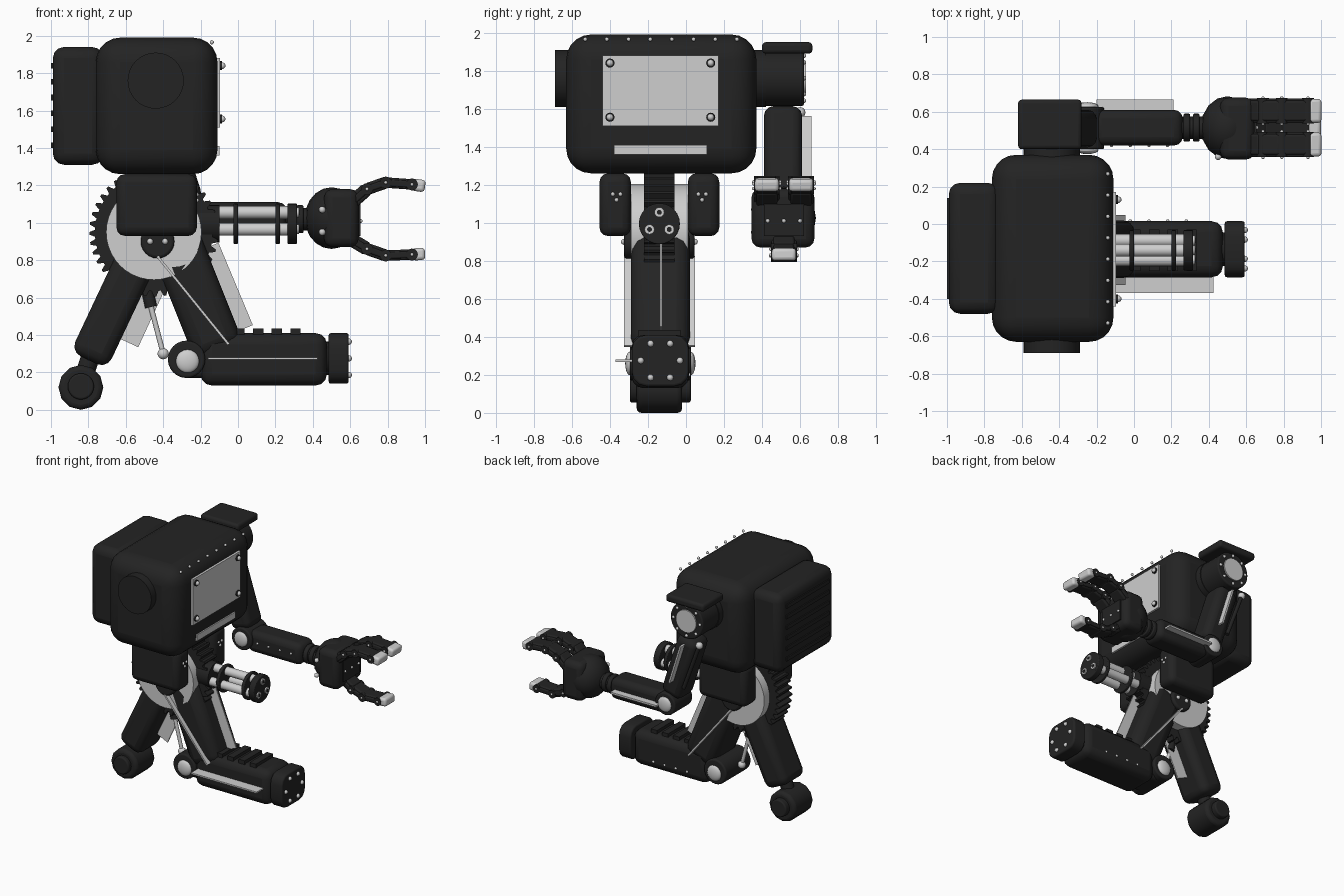
import bpy, bmesh, math
from mathutils import Vector

cube = bpy.data.objects.get("Cube")
if cube:
    bpy.data.objects.remove(cube, do_unlink=True)


def material(name, v):
    m = bpy.data.materials.new(name)
    m.use_nodes = True
    m.diffuse_color = (v, v, v, 1)
    m.node_tree.nodes["Principled BSDF"].inputs["Base Color"].default_value = (v, v, v, 1)
    return m


DARK = material("charcoal", 0.017)
LIGHT = material("pale silver", 0.62)
parts = []


def finish(name, bm, mat, bevel=0, segs=3):
    bmesh.ops.recalc_face_normals(bm, faces=bm.faces)
    me = bpy.data.meshes.new(name)
    bm.to_mesh(me)
    bm.free()
    me.materials.append(mat)
    ob = bpy.data.objects.new(name, me)
    bpy.context.collection.objects.link(ob)
    if bevel:
        mod = ob.modifiers.new("round", 'BEVEL')
        mod.width, mod.segments, mod.limit_method = bevel, segs, 'ANGLE'
        mod.angle_limit = math.radians(50)
    parts.append(ob)
    return ob


def box(name, x, y, z, mat=DARK, bevel=0, segs=3):
    bm = bmesh.new()
    bmesh.ops.create_cube(bm, size=1)
    for v in bm.verts:
        v.co = [sum(r) / 2 + c * (r[1] - r[0]) for r, c in zip((x, y, z), v.co)]
    return finish(name, bm, mat, bevel, segs)


def plank(name, a, b, thick, y, mat=DARK, bevel=0):
    """Box running from a to b in the xz plane, spanning the range y."""
    dx, dz = b[0] - a[0], b[1] - a[1]
    h, t = math.hypot(dx, dz) / 2, thick / 2
    ob = box(name, (-t, t), y, (-h, h), mat, bevel)
    ob.rotation_euler.y = math.atan2(dx, dz)
    ob.location = ((a[0] + b[0]) / 2, 0, (a[1] + b[1]) / 2)
    return ob


def rod(name, a, b, r, mat=DARK, sides=24, bevel=0, r2=None):
    a, b = Vector(a), Vector(b)
    bm = bmesh.new()
    bmesh.ops.create_cone(bm, cap_ends=True, segments=sides, radius1=r,
                          radius2=r if r2 is None else r2, depth=(b - a).length)
    ob = finish(name, bm, mat, bevel)
    ob.rotation_mode = 'QUATERNION'
    ob.rotation_quaternion = (b - a).to_track_quat('Z', 'Y')
    ob.location = (a + b) / 2
    return ob


def ball(name, c, r, mat=LIGHT, scale=(1, 1, 1)):
    bm = bmesh.new()
    bmesh.ops.create_uvsphere(bm, u_segments=16, v_segments=10, radius=r)
    ob = finish(name, bm, mat)
    ob.location, ob.scale = c, scale
    return ob


# Torso with side discs, backpack and vents
box("torso", (-.76, -.11), (-.63, .37), (1.26, 1.99), bevel=.13, segs=5)
rod("side_disc", (-.44, -.69, 1.76), (-.44, -.6, 1.76), .15, sides=32)
box("backpack", (-.99, -.72), (-.48, .22), (1.31, 1.94), bevel=.06)
for i in range(6):
    z = 1.4 + i * .085
    box("backpack_vent", (-1, -.98), (-.4, .14), (z, z + .03))

# Chest plate, lower vent and rivets
box("chest_plate", (-.12, -.095), (-.44, .17), (1.51, 1.88), LIGHT)
for y in (-.4, .13):
    for z in (1.555, 1.84):
        rod("plate_washer", (-.1, y, z), (-.085, y, z), .024, DARK, 16)
        ball("plate_bolt", (-.085, y, z), .018)
box("chest_vent", (-.13, -.1), (-.38, .11), (1.36, 1.41), LIGHT)
for i in range(8):
    ball("top_rivet", (-.14, -.53 + i * .114, 1.965), .011)

# Shoulder
rod("shoulder_collar", (-.44, .3, 1.76), (-.44, .42, 1.76), .15, sides=32)
rod("shoulder_drum", (-.44, .4, 1.76), (-.44, .62, 1.76), .145, sides=32, bevel=.01)
rod("shoulder_cap", (-.44, .61, 1.76), (-.44, .63, 1.76), .09, LIGHT, 32)
box("shoulder_plate", (-.62, -.28), (.4, .665), (1.89, 1.95), bevel=.02)
for i in range(8):
    a = math.tau * i / 8
    ball("shoulder_bolt", (-.44 + .118 * math.cos(a), .62, 1.76 + .118 * math.sin(a)), .012)

# Arm
shoulder, elbow = (-.43, 1.6), (-.25, 1.04)
plank("upper_arm", shoulder, (-.27, 1.1), .18, (.41, .61), bevel=.05)
plank("upper_arm_fin", (-.41, 1.56), (-.31, 1.24), .014, (.6, .66), LIGHT)
ball("upper_arm_ball", (-.54, .6, 1.58), .028)
rod("upper_arm_piston", (-.54, .6, 1.58), (-.4, .6, 1.2), .015)
rod("elbow", (-.25, .4, 1.04), (-.25, .625, 1.04), .09, bevel=.01)
for y in (.395, .63):
    ball("elbow_cap", (-.25, y, 1.04), .06, scale=(1, .35, 1))
box("forearm", (-.22, .26), (.42, .61), (.94, 1.11), bevel=.045)
box("forearm_fin", (-.2, .21), (.6, .665), (1.015, 1.03), LIGHT)
for i in range(4):
    ball("forearm_rivet", (-.12 + i * .1, .42, 1.03), .009)
rod("wrist", (.24, .515, 1.02), (.38, .515, 1.02), .06)
for x in (.265, .315):
    rod("wrist_ring", (x, .515, 1.02), (x + .035, .515, 1.02), .075, bevel=.008)

# Hand
ball("palm_back", (.5, .515, 1.025), .165, DARK, (.87, 1.02, 1))
box("palm", (.46, .645), (.345, .675), (.87, 1.18), bevel=.045)
box("palm_grip", (.64, .655), (.41, .62), (.93, 1.1))
for z in (.95, 1.07):
    ball("palm_bolt", (.45, .36, z), .018)
for i in range(3):
    ball("palm_front_bolt", (.655, .43 + i * .085, 1.01), .011)


def finger(name, path, y, tip):
    w = (y - .055, y + .055)
    for k, (a, b) in enumerate(zip(path, path[1:])):
        plank(name + "_segment", a, b, .072 - k * .008, w, DARK, .012)
        plank(name + "_pad", a, b, .035, (y - .066, y + .066), DARK, .008)
    for p in path[1:]:
        rod(name + "_knuckle", (p[0], y - .068, p[1]), (p[0], y + .068, p[1]), .032, sides=16)
        for s in (-1, 1):
            ball(name + "_pin", (p[0], y + s * .069, p[1]), .009)
    plank(name + "_tip", path[-1], tip, .065, (y - .064, y + .064), LIGHT, .018)


for y in (.425, .605):
    finger("finger", [(.61, 1.11), (.69, 1.18), (.79, 1.215), (.93, 1.205)], y, (1, 1.195))
finger("thumb", [(.59, .92), (.69, .86), (.79, .825), (.93, .83)], .515, (1, .835))

# Pelvis, gear and hub
for s in (-1, 1):
    y = sorted((-.14 + s * .15, -.14 + s * .315))
    box("pelvis_side", (-.65, -.22), y, (.93, 1.26), bevel=.045)
    for dy, dz in ((-.02, 1.15), (.02, 1.15), (0, 1.12)):
        ball("pelvis_bolt", (-.22, -.14 + s * .225 + dy, dz), .011)
rod("hub", (-.45, -.29, .95), (-.45, .01, .95), .255, LIGHT, 40)
bm = bmesh.new()
ring = []
for i in range(160):
    a, r = math.tau * i / 160, .345 if i % 4 < 2 else .315
    ring.append(bm.verts.new((-.45 + r * math.cos(a), -.22, .95 + r * math.sin(a))))
face = bm.faces.new(ring)
new = bmesh.ops.extrude_face_region(bm, geom=[face])["geom"]
bmesh.ops.translate(bm, vec=(0, .16, 0), verts=[v for v in new if isinstance(v, bmesh.types.BMVert)])
finish("gear", bm, DARK)
rod("hip_joint", (-.43, -.325, .9), (-.43, .045, .9), .09, bevel=.015)
for s in (-1, 1):
    for x in (-.47, -.39):
        ball("hip_bolt", (x, -.14 + s * .186, .9), .016)

# Rotary gun
GY, GZ = -.14, .995
for k in range(3):
    a = math.radians(90 + 120 * k)
    y, z = GY + .06 * math.cos(a), GZ + .06 * math.sin(a)
    rod("gun_barrel", (-.24, y, z), (.29, y, z), .034, LIGHT, 16)
    rod("barrel_tip", (.3, y, z), (.325, y, z), .026, LIGHT, 16)
    rod("barrel_bore", (.32, y, z), (.328, y, z), .013, DARK, 12)
for x, w in ((-.025, .025), (.2, .025), (.265, .05)):
    rod("gun_ring", (x, GY, GZ), (x + w, GY, GZ), .108, sides=24, bevel=.006)
rod("gun_base", (-.25, GY, GZ), (-.1, GY, GZ), .1)

# Rear leg and foot
plank("rear_leg", (-.47, .96), (-.798, .265), .215, (-.28, 0), DARK, .06)
plank("rear_leg_fin", (-.44, .68), (-.588, .36), .12, (-.137, -.127), LIGHT)
rod("rear_ankle", (-.79, -.14, .28), (-.84, -.14, .13), .05)
rod("rear_foot", (-.84, -.26, .12), (-.84, -.02, .12), .12, sides=12, bevel=.025)
rod("foot_hub", (-.84, -.295, .125), (-.84, .025, .125), .07, bevel=.01)

# Leg piston
rod("piston_sleeve", (-.51, -.14, .75), (-.465, -.14, .55), .032)
rod("piston_rod", (-.465, -.14, .55), (-.4, -.14, .3), .014, LIGHT, 12)
ball("piston_ball", (-.4, -.14, .3), .03)

# Front leg, knee and boot
plank("front_thigh", (-.36, .96), (-.1, .31), .275, (-.29, .02), DARK, .07)
plank("thigh_front_fin", (-.16, .87), (.024, .43), .12, (-.137, -.127), LIGHT)
for y in ((-.325, -.28), (.01, .048)):
    plank("thigh_side_fin", (-.43, .82), (-.05, .35), .013, y, LIGHT)
rod("knee", (-.275, -.295, .27), (-.275, .025, .27), .1, bevel=.012)
box("knee_link", (-.3, -.1), (-.25, -.02), (.17, .33), bevel=.03)
for y in (-.295, .025):
    ball("knee_cap", (-.27, y, .26), .062, scale=(1, .4, 1))
box("shin", (-.2, .475), (-.285, .015), (.13, .41), bevel=.06)
box("shin_fin", (-.16, .425), (-.37, -.27), (.268, .28), LIGHT)
for i in range(4):
    x = -.02 + i * .1
    box("shin_rib", (x, x + .055), (-.25, -.03), (.4, .435))
    ball("shin_rivet", (x, .015, .2), .01)
rod("boot_neck", (.45, -.135, .275), (.52, -.135, .275), .09)
box("boot", (.485, .592), (-.285, .015), (.14, .41), bevel=.012)
for v in parts[-1].data.vertices:
    v.co.y = -.135 + (v.co.y + .135)
boot = parts[-1]
bm = bmesh.new()
bm.from_mesh(boot.data)
edges = [e for e in bm.edges if abs(e.verts[0].co.x - e.verts[1].co.x) > .05]
bmesh.ops.bevel(bm, geom=edges, offset=.075, segments=3, profile=.5, affect='EDGES')
bm.to_mesh(boot.data)
bm.free()
for k in range(6):
    a = math.tau * k / 6
    ball("boot_bolt", (.592, -.135 + .103 * math.cos(a), .275 + .103 * math.sin(a)), .017)

# Smooth shading with sharp edges kept
bpy.ops.object.select_all(action='DESELECT')
for ob in parts:
    ob.select_set(True)
bpy.context.view_layer.objects.active = parts[0]
bpy.ops.object.shade_smooth_by_angle(angle=math.radians(35))
